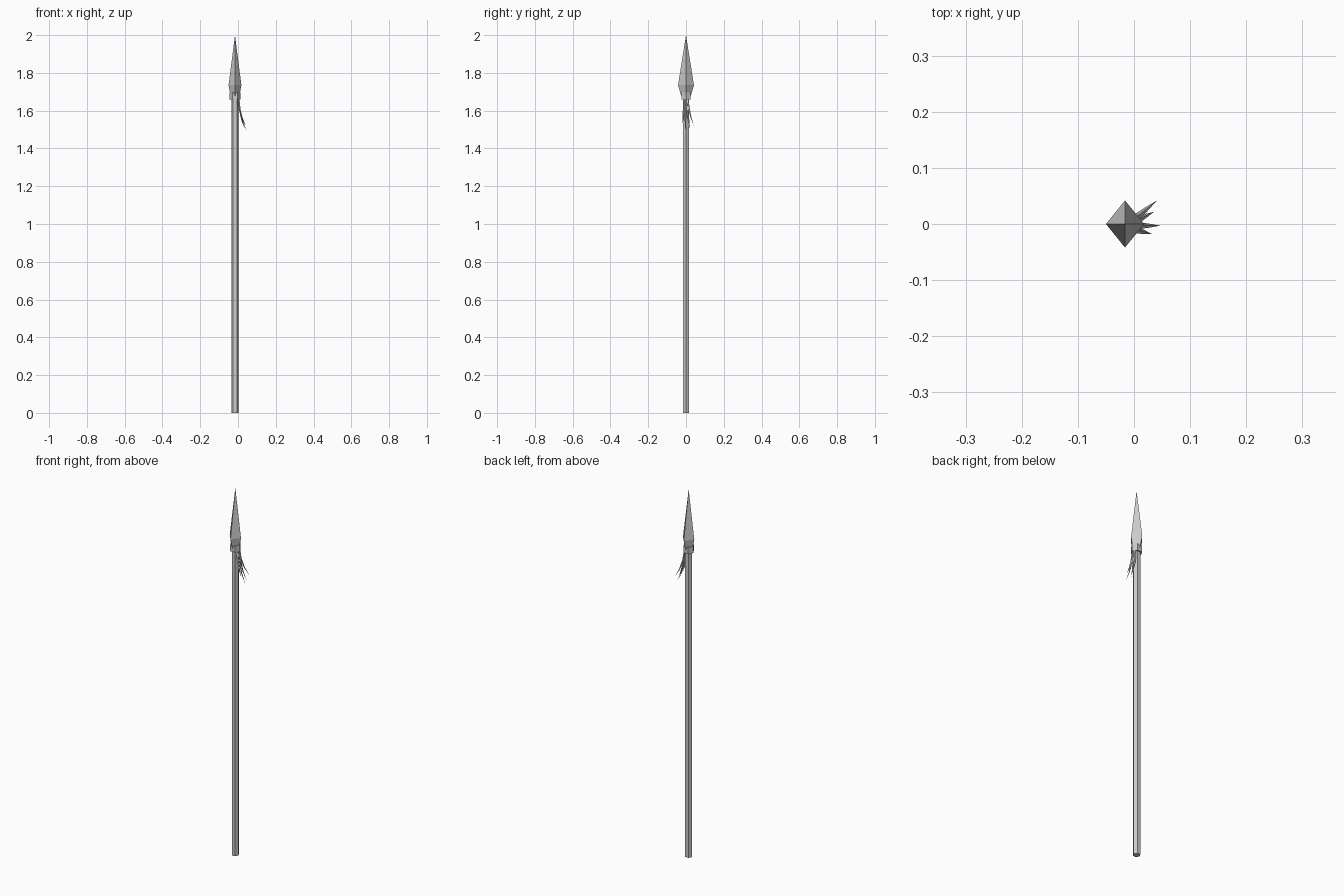
import bpy, bmesh, math
from mathutils import Vector

if "Cube" in bpy.data.objects:
    bpy.data.objects.remove(bpy.data.objects["Cube"])

CX = -0.016  # spear axis, offset by the tassel on +x


def make(name, bm):
    bmesh.ops.recalc_face_normals(bm, faces=bm.faces)
    me = bpy.data.meshes.new(name)
    bm.to_mesh(me)
    bm.free()
    ob = bpy.data.objects.new(name, me)
    bpy.context.collection.objects.link(ob)
    return ob


def loft(name, sections):
    """Skin rings of points; a one-point section closes to a tip."""
    bm = bmesh.new()
    rings = [[bm.verts.new(p) for p in s] for s in sections]
    n = max(len(r) for r in rings)
    for a, b in zip(rings, rings[1:]):
        for i in range(n):
            j = (i + 1) % n
            if len(b) == 1:
                bm.faces.new((a[i], a[j], b[0]))
            else:
                bm.faces.new((a[i], a[j], b[j], b[i]))
    for r in (rings[0], rings[-1]):
        if len(r) > 2:
            bm.faces.new(r)
    return make(name, bm)


def ring(n, rx, ry, z, turn=0.0):
    return [(CX + rx * math.cos(turn + math.tau * i / n),
             ry * math.sin(turn + math.tau * i / n), z) for i in range(n)]


# Wooden shaft
loft("shaft", [ring(6, 0.019, 0.019, z) for z in (0, 1.69)])

# Socket collar
loft("collar", [ring(6, 0.028, 0.028, 1.66), ring(6, 0.028, 0.028, 1.695)])

# Four-sided spear head
loft("spear_head", [ring(4, 0.024, 0.026, 1.68), ring(4, 0.034, 0.042, 1.735),
                    [(CX, 0, 2.0)]])


# Tassel strands: thin curved spikes hanging below the collar
def strand(name, root, tip, width):
    root, tip = Vector(root), Vector(tip)
    out = tip - root
    out.z = 0
    d = out.normalized()
    side = Vector((-d.y, d.x, 0))
    secs = []
    for t, w in ((0, 0.7), (0.35, 1.0), (0.7, 0.65)):
        c = root + out * t ** 2
        c.z = root.z + (tip.z - root.z) * t
        secs.append([c + side * width * w, c + d * width * w * 0.7,
                     c - side * width * w, c - d * width * w * 0.7])
    loft(name, secs + [[tip]])


tassel = [((0.002, 0.010), (0.041, 0.042, 1.52)),
          ((0.004, 0.006), (0.036, 0.022, 1.50)),
          ((0.004, -0.003), (0.047, -0.003, 1.49)),
          ((0.002, -0.010), (0.032, -0.018, 1.53))]
for k, ((x, y), tip) in enumerate(tassel):
    strand(f"tassel_strand_{k + 1}", (x, y, 1.67), tip, 0.006)
